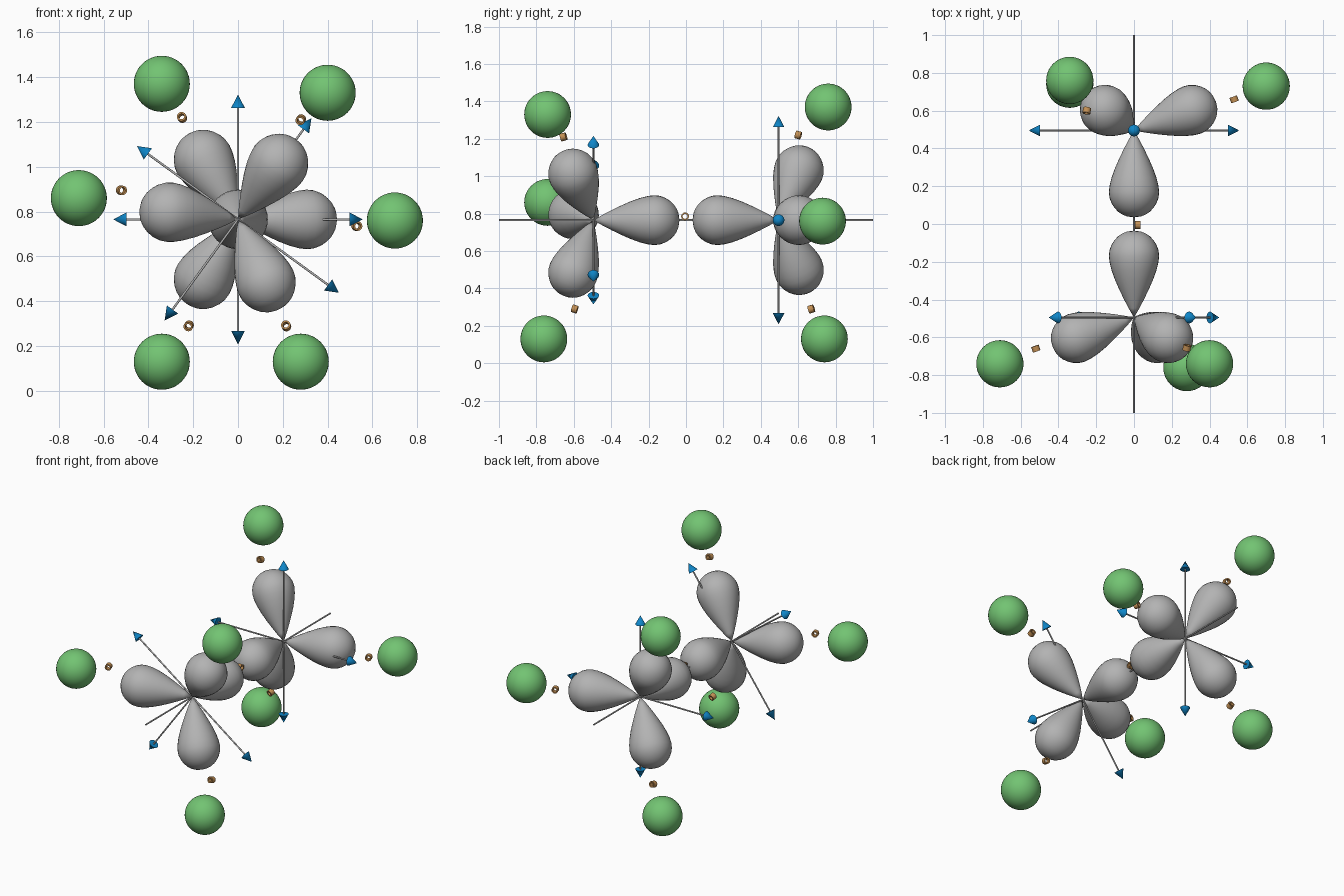
import bpy, bmesh, math
from mathutils import Vector, Matrix

if "Cube" in bpy.data.objects:
    bpy.data.objects.remove(bpy.data.objects["Cube"])

H = 0.765      # height of the main axis
C = 0.495      # distance of each hub from the middle


def material(name, rgb):
    m = bpy.data.materials.new(name)
    m.diffuse_color = (*rgb, 1)
    m.use_nodes = True
    m.node_tree.nodes["Principled BSDF"].inputs["Base Color"].default_value = m.diffuse_color
    return m


GREY = material("grey", (0.45, 0.45, 0.45))
GREEN = material("green", (0.17, 0.55, 0.17))
BLUE = material("blue", (0.005, 0.24, 0.58))
ORANGE = material("orange", (0.55, 0.28, 0.09))


def revolve(name, profile, origin, direction, mat, sides=32, closed=False):
    """Spin (distance along axis, radius) points round an axis."""
    rot = Vector(direction).to_track_quat('Z', 'Y').to_matrix().to_4x4()
    bm = bmesh.new()
    verts = [bm.verts.new((r, 0, t)) for t, r in profile]
    edges = [bm.edges.new(p) for p in zip(verts, verts[1:])]
    if closed:
        edges.append(bm.edges.new((verts[-1], verts[0])))
    bmesh.ops.spin(bm, geom=verts + edges, cent=(0, 0, 0), axis=(0, 0, 1),
                   angle=math.tau, steps=sides, use_duplicate=False)
    bmesh.ops.remove_doubles(bm, verts=bm.verts, dist=1e-5)
    bmesh.ops.recalc_face_normals(bm, faces=bm.faces)
    bm.transform(Matrix.Translation(origin) @ rot)
    me = bpy.data.meshes.new(name)
    bm.to_mesh(me)
    bm.free()
    ob = bpy.data.objects.new(name, me)
    bpy.context.collection.objects.link(ob)
    me.materials.append(mat)
    bpy.ops.object.select_all(action='DESELECT')
    bpy.context.view_layer.objects.active = ob
    ob.select_set(True)
    bpy.ops.object.shade_smooth_by_angle(angle=math.radians(35))
    return ob


LOBE = [(0, 0), (.05, .029), (.1, .055), (.15, .079), (.2, .101), (.25, .119),
        (.29, .129), (.325, .133), (.355, .130), (.385, .119), (.41, .103),
        (.43, .084), (.445, .062), (.455, .036), (.46, 0)]
RING = [(-.015, .013), (.015, .013), (.015, .021), (-.015, .021)]
BALL = [(-.125 * math.cos(math.pi * i / 24), .125 * math.sin(math.pi * i / 24))
        for i in range(25)]


def rod(name, start, end, radius=0.005):
    d = Vector(end) - Vector(start)
    revolve(name, [(0, 0), (0, radius), (d.length, radius), (d.length, 0)],
            start, d, GREY, 12)


# side of the hub, turn of the group, ball centres, ring centres
GROUPS = [
    ("back", 1, 0,
     [(.70, .73, .76), (-.34, .76, 1.37), (-.34, .74, .13)],
     [(.53, .66, .735), (-.25, .60, 1.22), (-.22, .67, .29)]),
    ("front", -1, 54,
     [(.40, -.74, 1.33), (-.71, -.74, .86), (.28, -.76, .13)],
     [(.28, -.655, 1.21), (-.52, -.66, .895), (.215, -.595, .29)]),
]

for side, s, turn, balls, rings in GROUPS:
    hub = Vector((0, s * C, H))

    # lobe pointing to the other hub
    revolve(side + "_inner_lobe", LOBE, hub, (0, -s, 0), GREY)

    # three outer lobes, each with a ball and a ring marker
    for i in range(3):
        a = math.radians(turn + 120 * i)
        out = Vector((math.cos(a) * .943, s * .333, math.sin(a) * .943))
        revolve(f"{side}_outer_lobe_{i}", LOBE, hub, out, GREY)
        revolve(f"{side}_ball_{i}", BALL, balls[i], (0, 0, 1), GREEN, 40)
        y = Vector((0, 1, 0))
        revolve(f"{side}_ring_{i}", RING, rings[i], y - out * y.dot(out),
                ORANGE, 20, True)

    # crossed axis rods with arrow heads
    for i in range(4):
        a = math.radians(turn + 90 * i)
        d = Vector((math.cos(a), 0, math.sin(a)))
        rod(f"{side}_axis_rod_{i}", hub, hub + d * .5)
        revolve(f"{side}_arrow_head_{i}", [(0, 0), (0, .031), (.06, 0)],
                hub + d * .497, d, BLUE, 24)

# long rod through both hubs and the middle ring
rod("main_axis_rod", (0, -1, H), (0, 1, H))
revolve("middle_ring", RING, (.02, -.005, .785), (1, 0, 0), ORANGE, 20, True)
